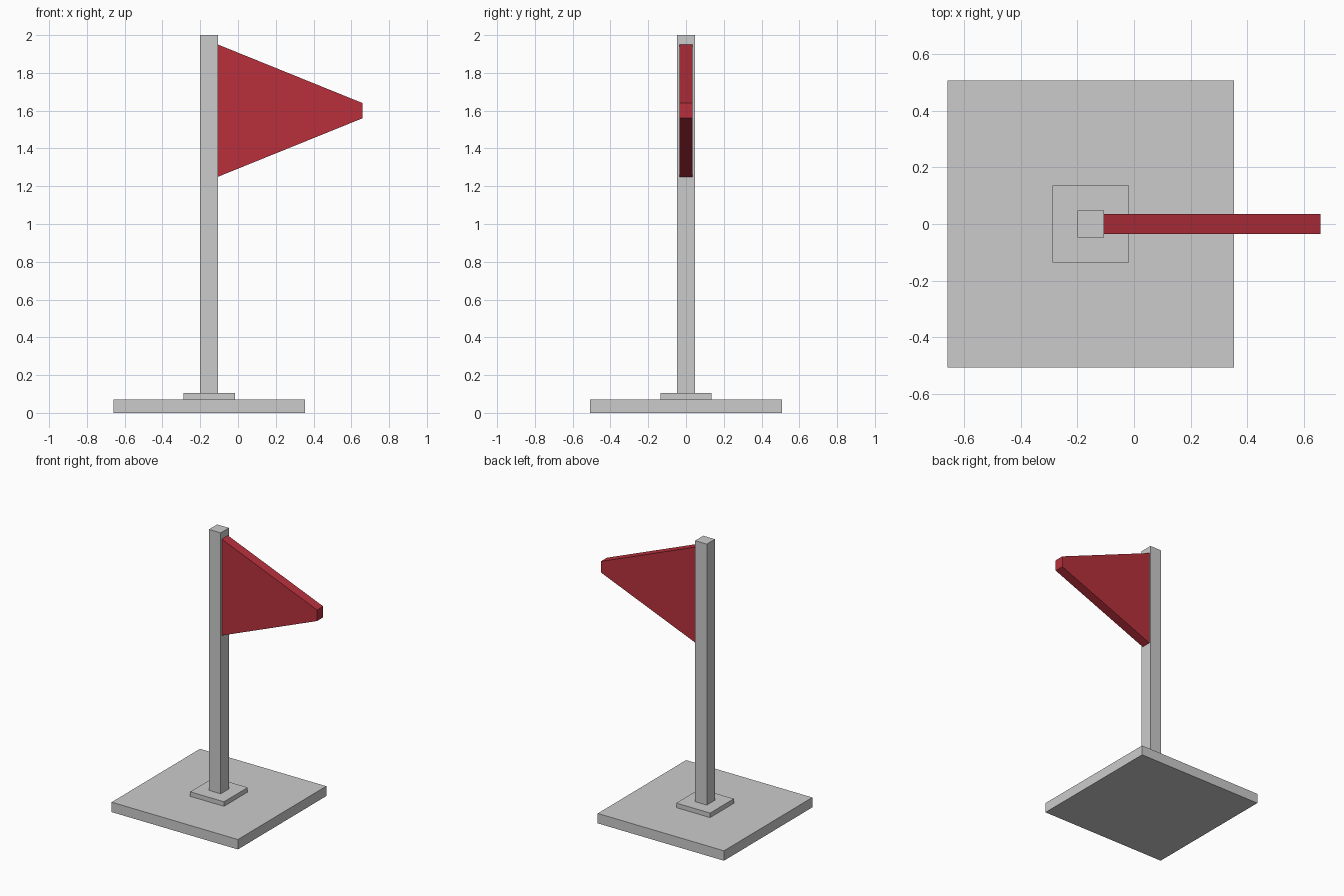
import bpy, bmesh

if "Cube" in bpy.data.objects:
    bpy.data.objects.remove(bpy.data.objects["Cube"])

POLE_X = -0.153


def mesh_object(name, bm):
    bmesh.ops.recalc_face_normals(bm, faces=bm.faces)
    mesh = bpy.data.meshes.new(name)
    bm.to_mesh(mesh)
    bm.free()
    obj = bpy.data.objects.new(name, mesh)
    bpy.context.collection.objects.link(obj)
    return obj


def post_block(name, half, z0, z1):
    """Square block centred on the pole axis."""
    bm = bmesh.new()
    bmesh.ops.create_cube(bm, size=1)
    bmesh.ops.scale(bm, vec=(2 * half, 2 * half, z1 - z0), verts=bm.verts)
    bmesh.ops.translate(bm, vec=(POLE_X, 0, (z0 + z1) / 2), verts=bm.verts)
    return mesh_object(name, bm)


# Stand: ground plate, collar and pole
post_block("base_plate", 0.507, 0, 0.072)
post_block("pole_collar", 0.136, 0.072, 0.105)
post_block("pole", 0.047, 0.105, 2.0)

# Flag: blunt-tipped pennant profile, extruded along y
profile = [(-0.106, 1.25), (0.66, 1.56), (0.66, 1.64), (-0.106, 1.95)]
half_thickness = 0.035
bm = bmesh.new()
face = bm.faces.new([bm.verts.new((x, -half_thickness, z)) for x, z in profile])
extruded = bmesh.ops.extrude_face_region(bm, geom=[face])["geom"]
bmesh.ops.translate(bm, vec=(0, 2 * half_thickness, 0),
                    verts=[g for g in extruded if isinstance(g, bmesh.types.BMVert)])
flag = mesh_object("flag", bm)

red = bpy.data.materials.new("flag_red")
red.diffuse_color = (0.48, 0.03, 0.045, 1)
red.use_nodes = True
red.node_tree.nodes["Principled BSDF"].inputs["Base Color"].default_value = red.diffuse_color
flag.data.materials.append(red)
